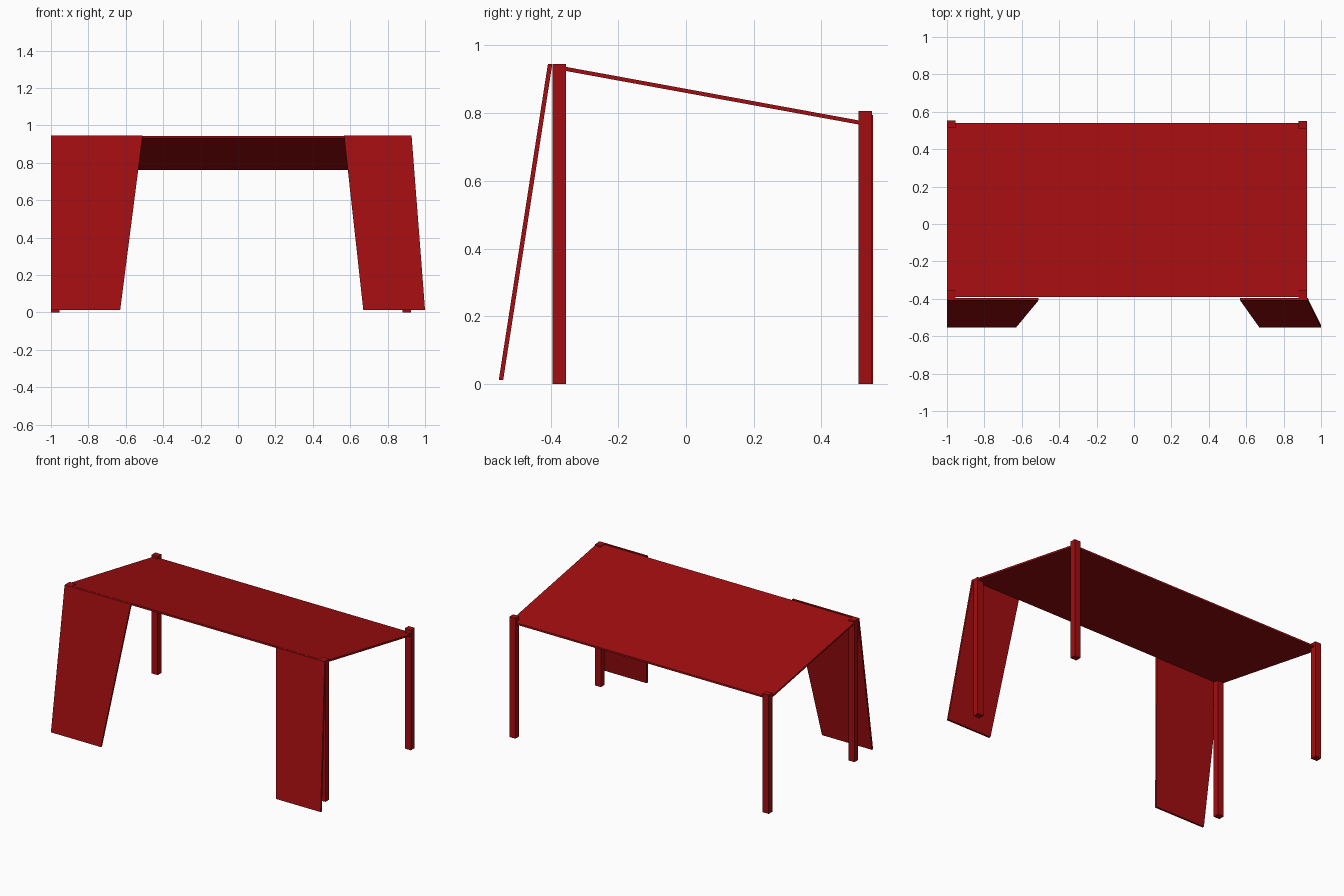
import bpy
import bmesh
from mathutils import Vector

cube = bpy.data.objects.get("Cube")
if cube:
    bpy.data.objects.remove(cube, do_unlink=True)

red = bpy.data.materials.new("deep_red")
red.use_nodes = True
colour = (0.36, 0.004, 0.005, 1)
red.diffuse_color = colour
red.node_tree.nodes["Principled BSDF"].inputs["Base Color"].default_value = colour


def slab(name, outline, offset):
    """Extrude a flat outline by an offset into a closed solid."""
    bm = bmesh.new()
    face = bm.faces.new([bm.verts.new(p) for p in outline])
    ext = bmesh.ops.extrude_face_region(bm, geom=[face], use_keep_orig=True)
    moved = [g for g in ext["geom"] if isinstance(g, bmesh.types.BMVert)]
    bmesh.ops.translate(bm, verts=moved, vec=Vector(offset))
    bmesh.ops.recalc_face_normals(bm, faces=bm.faces[:])
    mesh = bpy.data.meshes.new(name)
    bm.to_mesh(mesh)
    bm.free()
    mesh.materials.append(red)
    obj = bpy.data.objects.new(name, mesh)
    bpy.context.collection.objects.link(obj)
    return obj


def post(name, x, y, height, width=0.045, depth=0.04):
    """Square upright standing on the ground, from its near corner."""
    base = [(x, y, 0), (x + width, y, 0),
            (x + width, y + depth, 0), (x, y + depth, 0)]
    return slab(name, base, (0, 0, height))


# Four uprights
RIGHT, LEFT = -1.0, 0.88
post("front_right_post", RIGHT, -0.395, 0.945)
post("front_left_post", LEFT, -0.395, 0.945)
post("back_right_post", RIGHT, 0.513, 0.795)
post("back_left_post", LEFT, 0.51, 0.806)

# Sloping roof sheet
slab("roof_sheet", [(-1, -0.39, 0.931), (0.925, -0.39, 0.931),
                    (0.925, 0.54, 0.761), (-1, 0.54, 0.761)], (0, 0, 0.012))


# Leaning front panels, given as x positions along the top and bottom edges
def panel(name, top, bottom):
    y_top, z_top, y_low, z_low = -0.408, 0.945, -0.553, 0.012
    slab(name, [(top[0], y_top, z_top), (top[1], y_top, z_top),
                (bottom[1], y_low, z_low), (bottom[0], y_low, z_low)],
         (0, 0.013, 0))


panel("front_right_panel", (-1, -0.51), (-1, -0.63))
panel("front_left_panel", (0.567, 0.928), (1, 0.67)[::-1])
